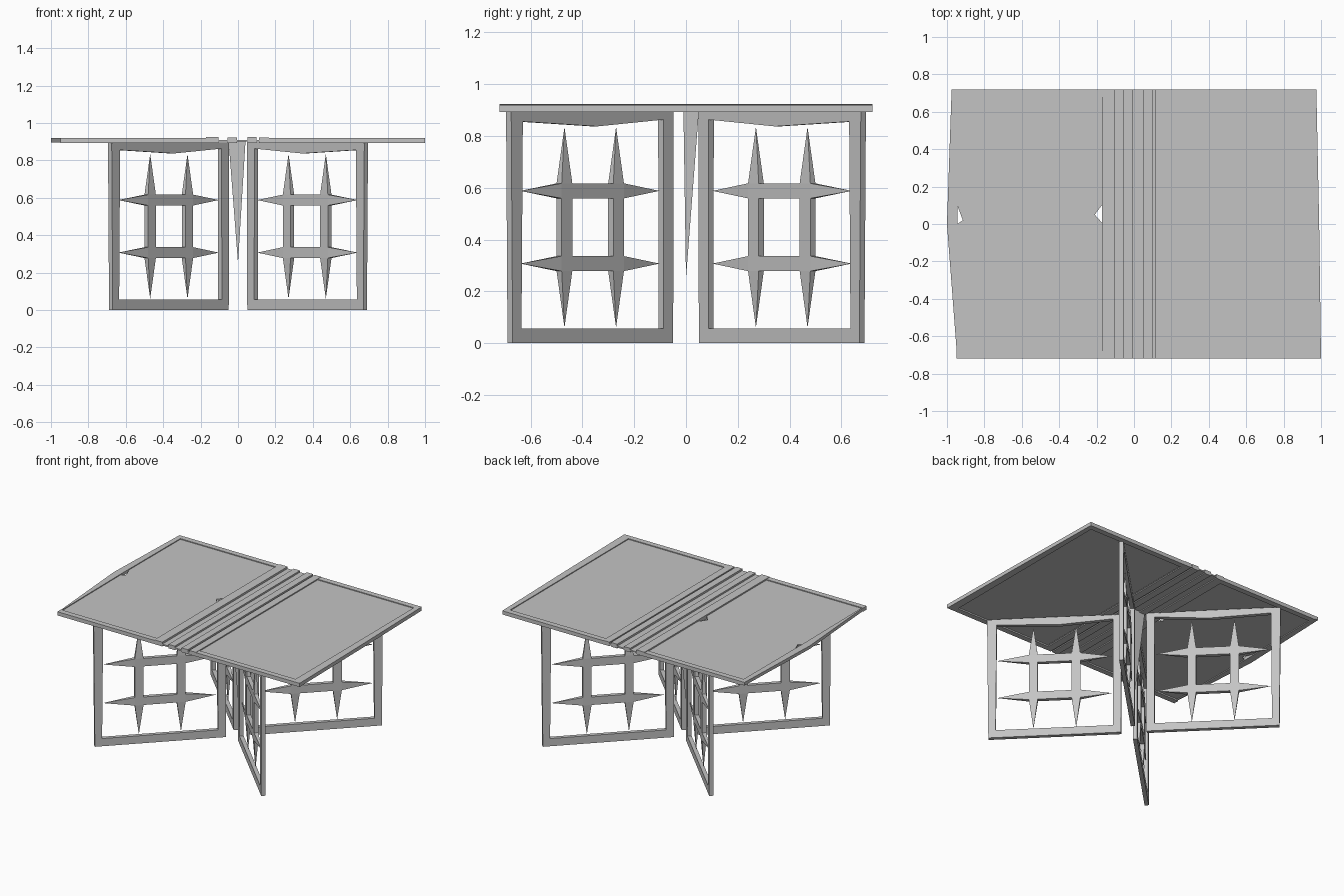
import bpy, bmesh, math
from mathutils import Vector

cube = bpy.data.objects.get("Cube")
if cube:
    bpy.data.objects.remove(cube, do_unlink=True)

GREY = (0.55, 0.55, 0.55, 1)
mat = bpy.data.materials.new("plain grey")
mat.use_nodes = True
mat.diffuse_color = GREY
mat.node_tree.nodes["Principled BSDF"].inputs["Base Color"].default_value = GREY


def make_mesh(name, bm):
    bmesh.ops.recalc_face_normals(bm, faces=bm.faces)
    mesh = bpy.data.meshes.new(name)
    bm.to_mesh(mesh)
    bm.free()
    mesh.materials.append(mat)
    return mesh


def add_object(name, mesh, angle=0):
    obj = bpy.data.objects.new(name, mesh)
    obj.rotation_euler.z = angle
    bpy.context.collection.objects.link(obj)
    return obj


def slab(bm, outline, low, high):
    """Extrude a flat outline between two heights."""
    face = bm.faces.new([bm.verts.new((x, y, low)) for x, y in outline])
    top = bmesh.ops.extrude_face_region(bm, geom=[face])["geom"]
    verts = [v for v in top if isinstance(v, bmesh.types.BMVert)]
    bmesh.ops.translate(bm, verts=verts, vec=(0, 0, high - low))


def beam(bm, path, side, thick):
    """Four-sided beam through (point, half width, half thickness) stations."""
    rings = []
    for point, w, t in path:
        p = Vector(point)
        if w == 0:
            rings.append([bm.verts.new(p)])
        else:
            rings.append([bm.verts.new(p + side * a * w + thick * b * t)
                          for a, b in ((-1, -1), (1, -1), (1, 1), (-1, 1))])
    for r0, r1 in zip(rings, rings[1:]):
        for i in range(4):
            j = (i + 1) % 4
            quad = [r0[i % len(r0)], r0[j % len(r0)], r1[j % len(r1)], r1[i % len(r1)]]
            bm.faces.new(list(dict.fromkeys(quad)))
    for ring in (rings[0], rings[-1]):
        if len(ring) == 4:
            bm.faces.new(ring)


X, Y, Z = Vector((1, 0, 0)), Vector((0, 1, 0)), Vector((0, 0, 1))
HALF_T = 0.014          # half thickness of the leg panels
INNER, OUTER = 0.11, 0.937
TOP = 0.895

# Leg frame: two posts, a floor rail and a top rail that sags in the middle
bm = bmesh.new()
beam(bm, [((INNER, 0, 0), 0.026, HALF_T), ((INNER, 0, TOP), 0.028, HALF_T)], X, Y)
beam(bm, [((OUTER, 0, 0), 0.024, HALF_T), ((OUTER, 0, TOP), 0.032, HALF_T)], X, Y)
beam(bm, [((INNER, 0, 0.028), 0.028, HALF_T), ((OUTER, 0, 0.028), 0.028, HALF_T)], Z, Y)
beam(bm, [((INNER, 0, 0.88), 0.015, HALF_T), ((0.5, 0, 0.867), 0.03, HALF_T),
          ((OUTER, 0, 0.877), 0.02, HALF_T)], Z, Y)
frame_mesh = make_mesh("leg_frame", bm)

# Lattice: two upright and two level bars ending in long points
COLS, ROWS, W = (0.382, 0.664), (0.307, 0.588), 0.029
bm = bmesh.new()
for s in COLS:
    beam(bm, [((s, 0, 0.06), 0, 0), ((s, 0, ROWS[0] - W), W, HALF_T),
              ((s, 0, ROWS[1] + W), W, HALF_T), ((s, 0, 0.835), 0, 0)], X, Y)
for z in ROWS:
    beam(bm, [((0.145, 0, z), 0, 0), ((COLS[0] - W, 0, z), W, HALF_T),
              ((COLS[1] + W, 0, z), W, HALF_T), ((0.905, 0, z), 0, 0)], Z, Y)
lattice_mesh = make_mesh("lattice", bm)

# Four leg panels along the diagonals
for i, place in enumerate(("back_left", "back_right", "front_right", "front_left")):
    turn = math.radians(45 + 90 * i)
    add_object("leg_frame_" + place, frame_mesh, turn)
    add_object("lattice_" + place, lattice_mesh, turn)

# Pointed wedge hanging at the centre
bm = bmesh.new()
beam(bm, [((0, 0, 0.25), 0, 0), ((-0.005, 0.02, 0.9), 0.045, 0.03)], X, Y)
add_object("centre_wedge", make_mesh("centre_wedge", bm))

# Table top: two thin leaves, the right-hand one with two small notches
D = 0.717
bm = bmesh.new()
slab(bm, [(-0.945, -D), (-0.165, -D), (-0.165, 0), (-0.21, 0.05), (-0.165, 0.11),
          (-0.165, D), (-0.95, D), (-0.945, 0.1), (-0.915, 0.02), (-0.945, 0)], 0.903, 0.914)
add_object("right_leaf", make_mesh("right_leaf", bm))
bm = bmesh.new()
slab(bm, [(0.165, -D), (0.94, -D), (0.94, D), (0.165, D)], 0.903, 0.914)
add_object("left_leaf", make_mesh("left_leaf", bm))

# Rims around the leaves
bm = bmesh.new()
slab(bm, [(-0.945, -0.72), (-0.94, -0.72), (-0.945, 0), (-0.94, 0.72),
          (-0.975, 0.72), (-1, 0)], 0.897, 0.92)
slab(bm, [(0.94, -0.72), (1, -0.72), (0.99, 0), (0.975, 0.72), (0.94, 0.72)], 0.893, 0.92)
for sign in (-1, 1):
    for a, b in ((-0.95, -0.165), (0.165, 0.95)):
        y0, y1 = sorted((sign * 0.68, sign * 0.72))
        slab(bm, [(a, y0), (b, y0), (b, y1), (a, y1)], 0.893, 0.92)
add_object("rims", make_mesh("rims", bm))

# Centre spine: thin base with raised long strips
bm = bmesh.new()
strips = ((-0.17, 0.17, 0.9, 0.91), (-0.17, -0.105, 0.893, 0.924), (-0.055, -0.005, 0.893, 0.922),
          (0.05, 0.1, 0.893, 0.924), (0.112, 0.165, 0.893, 0.922))
for a, b, low, high in strips:
    slab(bm, [(a, -0.72), (b, -0.72), (b, 0.72), (a, 0.72)], low, high)
add_object("centre_spine", make_mesh("centre_spine", bm))
